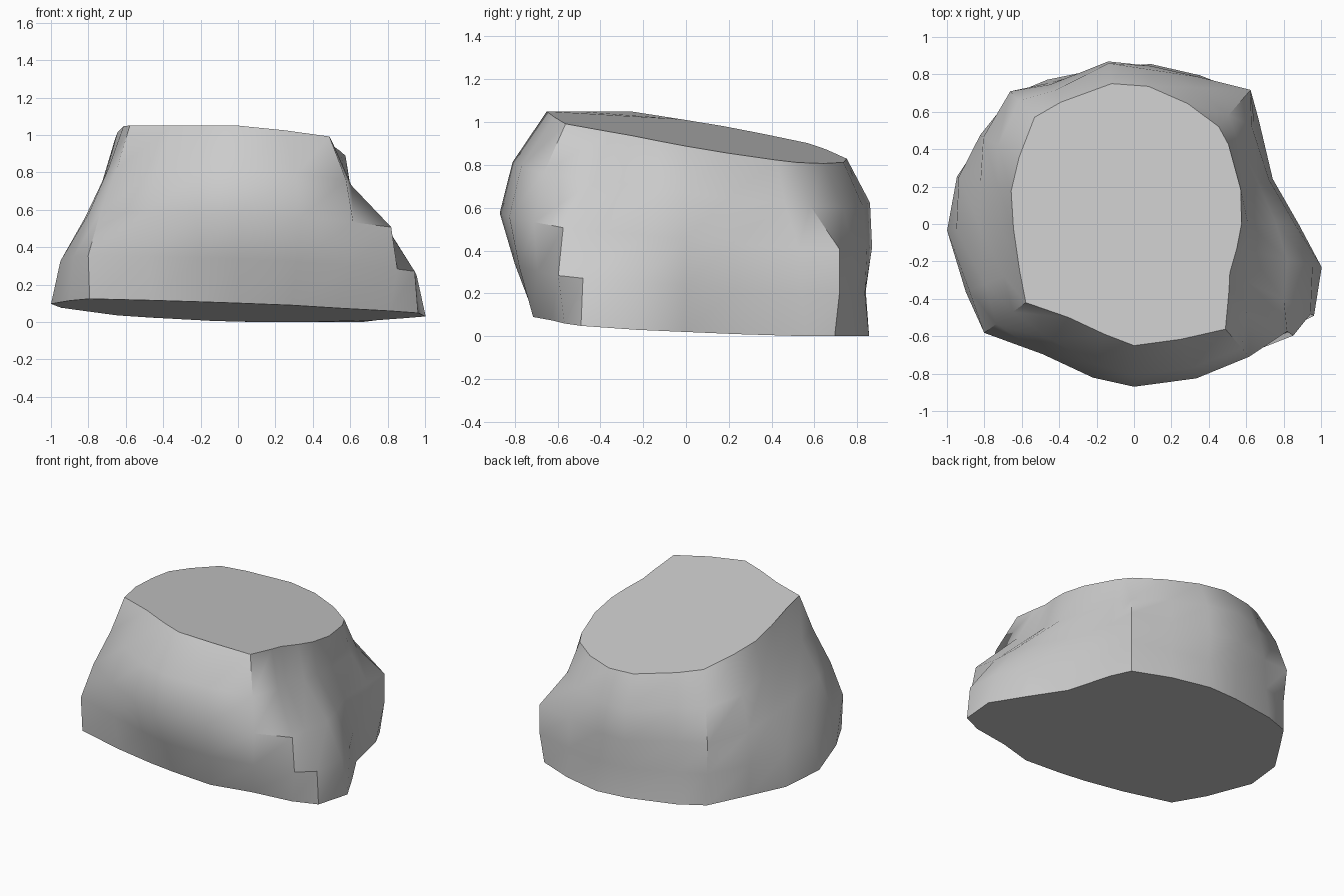
import bpy, bmesh
from math import radians, cos, sin

if "Cube" in bpy.data.objects:
    bpy.data.objects.remove(bpy.data.objects["Cube"])

# Directions (degrees) of the vertical ridges around the rock
ANGLES = [0, 18, 40, 49, 66, 84, 99, 121, 133, 150, 165, 182,
          202, 216, 235, 255, 270, 292, 311, 325, 333, 347]

# Radius of each ridge, from the foot to the cut top
FOOT = [.88, .78, .87, .92, .87, .86, .85, .90, .95, .93, .98, 1.0,
        .97, .98, .80, .72, .71, .77, .83, .99, 1.08, 1.03]
LOW = [.86, .76, .84, .95, .86, .84, .85, .88, .95, .95, .97, .95,
       .95, .99, .83, .78, .80, .84, .92, 1.04, 1.06, .98]
MID = [.76, .70, .82, .95, .86, .85, .88, .87, .97, .93, .85, .82,
       .86, .91, .85, .85, .87, .89, .94, 1.0, .90, .84]
HIGH = [.61, .62, .72, .77, .80, .83, .87, .83, .90, .84, .75, .71,
        .75, .80, .76, .78, .81, .83, .88, .74, .65, .62]
TOP = [.575, .60, .66, .69, .705, .74, .76, .76, .78, .71, .68, .645,
       .66, .715, .61, .61, .65, .665, .745, .62, .575, .565]


def point(angle, r):
    return r * cos(radians(angle)), r * sin(radians(angle))


def foot_z(x, y):
    return max(0.0, .055 - .04 * x - .065 * y)


def top_z(x, y):
    return min(1.05, .945 - .10 * x - .17 * y)


bm = bmesh.new()
rings = []
for k, radii in enumerate((FOOT, LOW, MID, HIGH, TOP)):
    t = k / 4
    ring = []
    for i, (a, r) in enumerate(zip(ANGLES, radii)):
        z0 = foot_z(*point(a, FOOT[i]))
        z1 = top_z(*point(a, TOP[i]))
        x, y = point(a, r)
        ring.append(bm.verts.new((x, y, z0 + (z1 - z0) * t)))
    rings.append(ring)

# Side walls
n = len(ANGLES)
for lower, upper in zip(rings, rings[1:]):
    for i in range(n):
        j = (i + 1) % n
        bm.faces.new((lower[i], lower[j], upper[j], upper[i]))

# Flat sloping cut on top and flat underside
bm.faces.new(rings[-1])
bm.faces.new(rings[0][::-1])
bmesh.ops.recalc_face_normals(bm, faces=bm.faces)

mesh = bpy.data.meshes.new("rock")
bm.to_mesh(mesh)
bm.free()
rock = bpy.data.objects.new("rock", mesh)
bpy.context.collection.objects.link(rock)
bpy.context.view_layer.objects.active = rock
rock.select_set(True)
bpy.ops.object.shade_smooth_by_angle(angle=radians(42))
